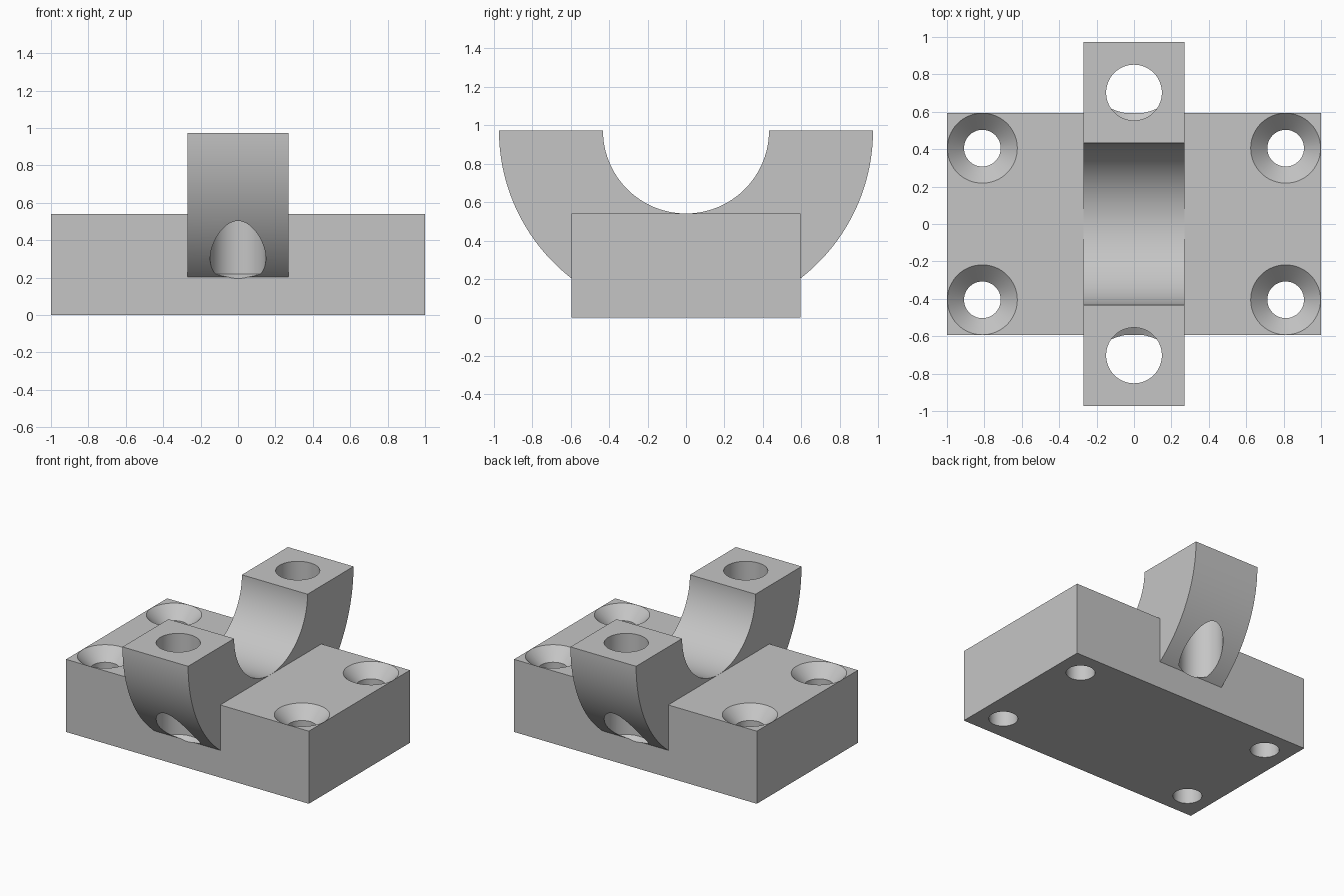
import bpy, bmesh, math

if "Cube" in bpy.data.objects:
    bpy.data.objects.remove(bpy.data.objects["Cube"])

U = 2 / 37                      # one drawing unit
HALF_X, HALF_Y, BASE_H = 1.0, 11 * U, 10 * U
TOP, R_OUT, R_IN, SADDLE_X = 18 * U, 18 * U, 8 * U - 0.0005, 5 * U

steel = bpy.data.materials.new("plain grey")
steel.diffuse_color = (0.56, 0.56, 0.56, 1)
steel.use_nodes = True
steel.node_tree.nodes["Principled BSDF"].inputs["Base Color"].default_value = steel.diffuse_color


def make_object(name, bm):
    bmesh.ops.recalc_face_normals(bm, faces=bm.faces)
    mesh = bpy.data.meshes.new(name)
    bm.to_mesh(mesh)
    bm.free()
    mesh.materials.append(steel)
    obj = bpy.data.objects.new(name, mesh)
    bpy.context.collection.objects.link(obj)
    return obj


def extrude_x(name, profile, half):
    """Extrude a closed (y, z) profile symmetrically along x."""
    bm = bmesh.new()
    face = bm.faces.new([bm.verts.new((-half, y, z)) for y, z in profile])
    new = bmesh.ops.extrude_face_region(bm, geom=[face])["geom"]
    verts = [v for v in new if isinstance(v, bmesh.types.BMVert)]
    bmesh.ops.translate(bm, verts=verts, vec=(2 * half, 0, 0))
    return make_object(name, bm)


def lathe(name, profile, x, y, n=64):
    """Solid of revolution about a vertical axis from (radius, z) points."""
    bm = bmesh.new()
    rings = [[bm.verts.new((x + r * math.cos(2 * math.pi * i / n),
                            y + r * math.sin(2 * math.pi * i / n), z))
              for i in range(n)] for r, z in profile]
    for a, b in zip(rings, rings[1:]):
        for i in range(n):
            j = (i + 1) % n
            bm.faces.new((a[i], a[j], b[j], b[i]))
    bm.faces.new(rings[0])
    bm.faces.new(rings[-1])
    return make_object(name, bm)


def arc(radius, start, end, n):
    steps = [math.radians(start + (end - start) * i / n) for i in range(n + 1)]
    return [(radius * math.cos(t), TOP + radius * math.sin(t)) for t in steps]


def combine(target, other, operation):
    mod = target.modifiers.new(operation.lower(), "BOOLEAN")
    mod.operation, mod.solver, mod.object = operation, "EXACT", other
    bpy.context.view_layer.objects.active = target
    bpy.ops.object.modifier_apply(modifier=mod.name)
    bpy.data.objects.remove(other)


# Rectangular base block
block = extrude_x("bearing_block", [(-HALF_Y, 0), (HALF_Y, 0),
                                    (HALF_Y, BASE_H), (-HALF_Y, BASE_H)], HALF_X)

# Half-ring saddle, its outer arcs ending inside the block
profile = (arc(R_IN, 180, 360, 96) + arc(R_OUT, 0, -58, 40)
           + arc(R_OUT, -122, -180, 40))
combine(block, extrude_x("saddle", profile, SADDLE_X), "UNION")

# Cap bolt holes with drill-point bottoms
for side in (-1, 1):
    r, floor = 0.149, 0.22
    hole = [(0.001, floor - 0.6 * r), (r, floor), (r, TOP + 0.1)]
    combine(block, lathe("bolt_hole", hole, 0, side * 13 * U), "DIFFERENCE")

# Countersunk mounting holes in the four corners
for sx in (-1, 1):
    for sy in (-1, 1):
        r, rim = 0.098, 0.187
        hole = [(r, -0.1), (r, BASE_H - (rim - r)), (rim, BASE_H), (rim, BASE_H + 0.1)]
        combine(block, lathe("screw_hole", hole, sx * 15 * U, sy * 7.5 * U), "DIFFERENCE")

# Smooth curved walls, keep machined edges crisp
bpy.ops.object.select_all(action="DESELECT")
block.select_set(True)
bpy.context.view_layer.objects.active = block
bpy.ops.object.shade_smooth_by_angle(angle=math.radians(25))
